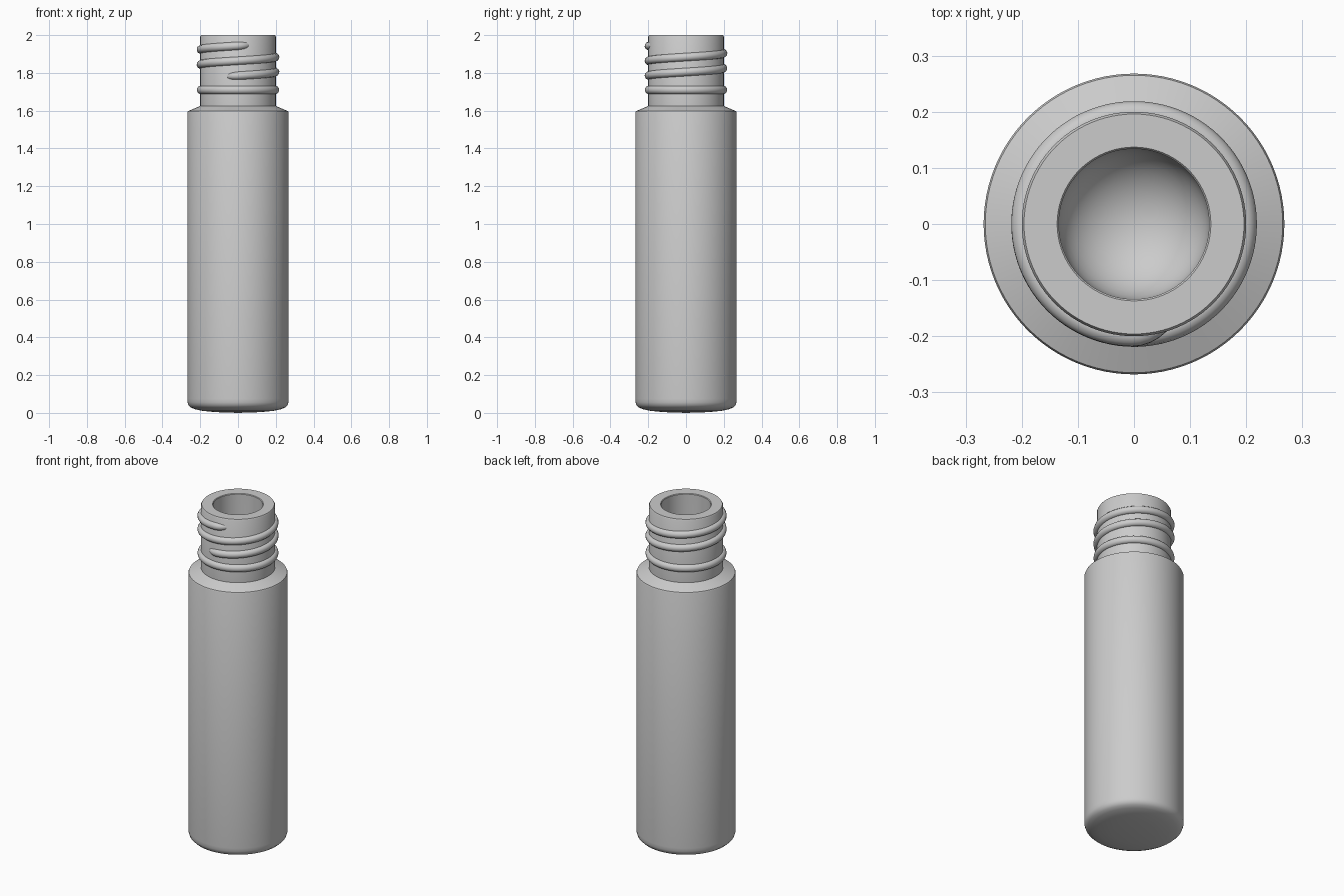
import bpy
import math

if "Cube" in bpy.data.objects:
    bpy.data.objects.remove(bpy.data.objects["Cube"])

SEGMENTS = 96


def finish(obj, angle=35):
    bpy.ops.object.select_all(action='DESELECT')
    obj.select_set(True)
    bpy.context.view_layer.objects.active = obj
    bpy.ops.object.shade_smooth_by_angle(angle=math.radians(angle))


def lathe(name, profile):
    """Spin an (r, z) profile about z; points with r = 0 become poles."""
    verts, faces, rings = [], [], []
    for r, z in profile:
        start = len(verts)
        count = 1 if r == 0 else SEGMENTS
        for i in range(count):
            a = 2 * math.pi * i / SEGMENTS
            verts.append((r * math.cos(a), r * math.sin(a), z))
        rings.append((start, count))
    for (a, na), (b, nb) in zip(rings, rings[1:]):
        for i in range(SEGMENTS):
            j = (i + 1) % SEGMENTS
            quad = (a + i % na, a + j % na, b + j % nb, b + i % nb)
            faces.append(tuple(dict.fromkeys(quad)))
    mesh = bpy.data.meshes.new(name)
    mesh.from_pydata(verts, [], faces)
    obj = bpy.data.objects.new(name, mesh)
    bpy.context.collection.objects.link(obj)
    finish(obj)
    return obj


# Bottle: domed base, straight body, sloped shoulder, neck and hollow bore
bore = 0.134
outer = [(0, 0), (0.12, 0.004), (0.19, 0.011), (0.23, 0.02), (0.25, 0.029),
         (0.262, 0.041), (0.267, 0.056), (0.268, 0.075),
         (0.268, 1.59), (0.265, 1.597), (0.2, 1.625),
         (0.2, 1.993), (0.196, 2.0), (bore + 0.003, 2.0), (bore, 1.996)]
bowl = [(bore * math.cos(t), 0.19 - 0.12 * math.sin(t))
        for t in (math.pi / 2 * i / 10 for i in range(10))]
lathe("bottle", outer + bowl + [(0, 0.07)])

# Rounded collar bead under the thread
steps = [math.radians(-100 + 200 * i / 14) for i in range(15)]
lathe("neck_bead", [(0.197 + 0.021 * math.cos(t), 1.71 + 0.022 * math.sin(t))
                    for t in steps])

# Screw thread: two turns rising counterclockwise, both ends sinking into the neck
start, end, pitch = math.radians(-108), math.radians(-90 + 720 + 18), 0.079
count = 200
curve = bpy.data.curves.new("screw_thread", 'CURVE')
curve.dimensions = '3D'
curve.bevel_depth = 0.022
curve.bevel_resolution = 4
curve.use_fill_caps = True
path = curve.splines.new('POLY')
path.points.add(count)
for i, p in enumerate(path.points):
    a = start + (end - start) * i / count
    fade = min(1, min(a - start, end - a) / math.radians(18))
    r = 0.197 - 0.019 * (1 - fade) ** 2
    z = 1.785 + pitch * (a + math.pi / 2) / (2 * math.pi)
    p.co = (r * math.cos(a), r * math.sin(a), z, 1)
    p.radius = 0.75 + 0.25 * fade
thread = bpy.data.objects.new("screw_thread", curve)
bpy.context.collection.objects.link(thread)
bpy.ops.object.select_all(action='DESELECT')
thread.select_set(True)
bpy.context.view_layer.objects.active = thread
bpy.ops.object.convert(target='MESH')
finish(bpy.context.view_layer.objects.active, 50)
